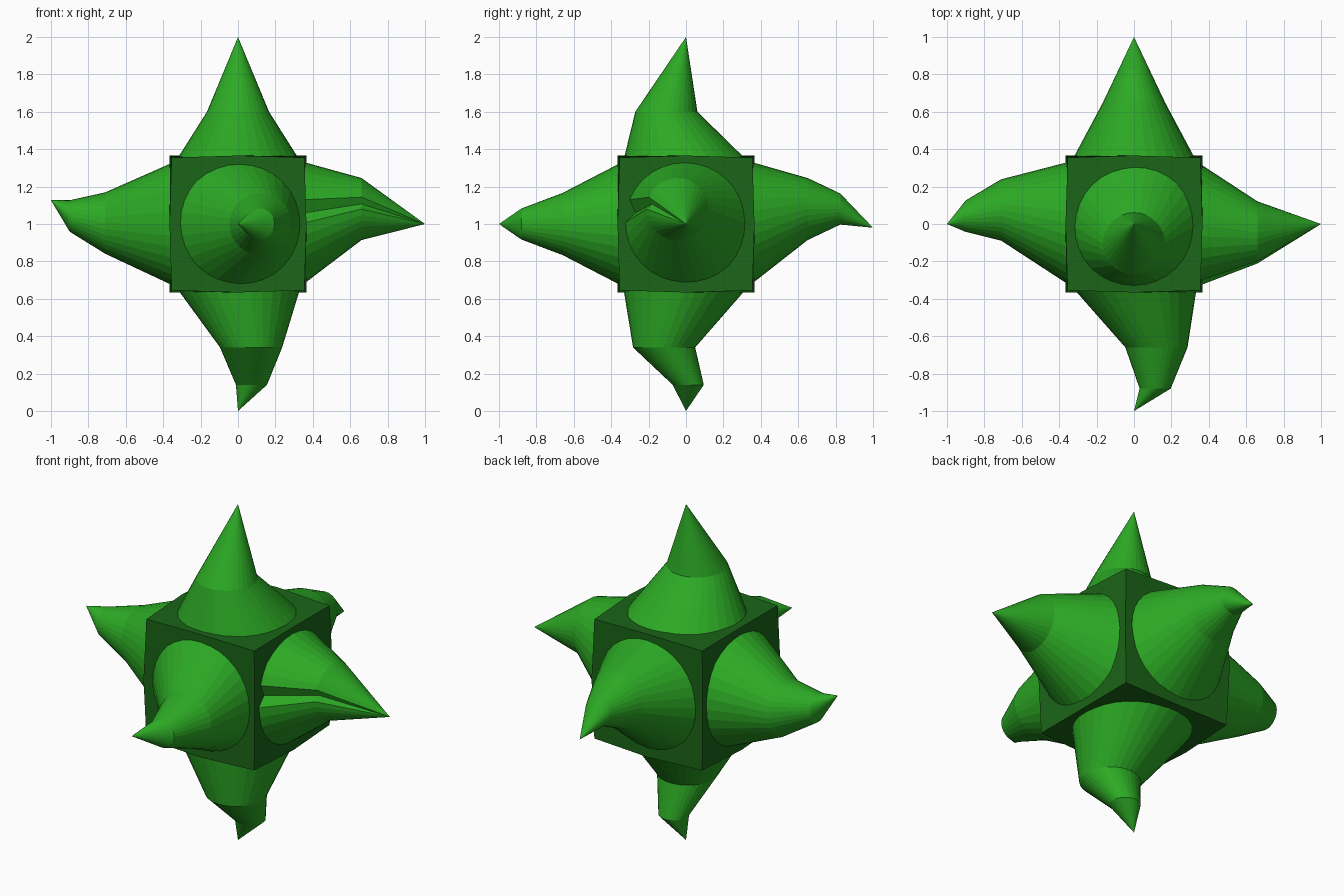
import bpy, bmesh, math
from mathutils import Vector

if "Cube" in bpy.data.objects:
    bpy.data.objects.remove(bpy.data.objects["Cube"])

SIDES = 32
MID = Vector((0, 0, 1))


def material(name, color):
    m = bpy.data.materials.new(name)
    m.diffuse_color = (*color, 1)
    m.use_nodes = True
    m.node_tree.nodes["Principled BSDF"].inputs["Base Color"].default_value = m.diffuse_color
    return m


spike_green = material("spike_green", (0.025, 0.40, 0.018))
core_green = material("core_green", (0.011, 0.13, 0.009))


def finish(bm, name, mat):
    bmesh.ops.recalc_face_normals(bm, faces=bm.faces)
    mesh = bpy.data.meshes.new(name)
    bm.to_mesh(mesh)
    bm.free()
    mesh.materials.append(mat)
    ob = bpy.data.objects.new(name, mesh)
    bpy.context.collection.objects.link(ob)
    return ob


# core: cube whose edge midpoints bulge slightly
bm = bmesh.new()
bmesh.ops.create_cube(bm, size=2)
bmesh.ops.subdivide_edges(bm, edges=bm.edges[:], cuts=1, use_grid_fill=True)
for v in bm.verts:
    zeros = sum(abs(c) < 0.01 for c in v.co)
    v.co = v.co * (0.355, 0.366, 0.35)[zeros] + MID
core = finish(bm, "core", core_green)


# spike: round rings stepped along one axis, each with its own sideways offset
def spike(name, axis, sign, rings, tip, dent=None):
    a, b = [i for i in range(3) if i != axis]

    def point(dist, u, v):
        p = Vector((0, 0, 0))
        p[axis], p[a], p[b] = sign * dist, u, v
        return p + MID

    bm = bmesh.new()
    loops = []
    for dist, u, v, r in [(0.33, 0, 0, 0.337)] + rings:
        loop = []
        for i in range(SIDES):
            t = 2 * math.pi * i / SIDES
            k = r * (0.84 if i == dent else 1)
            loop.append(bm.verts.new(point(dist, u + k * math.cos(t), v + k * math.sin(t))))
        loops.append(loop)
    end = bm.verts.new(point(*tip))
    bm.faces.new(loops[0])
    for i in range(SIDES):
        j = (i + 1) % SIDES
        for lo, hi in zip(loops, loops[1:]):
            bm.faces.new((lo[i], lo[j], hi[j], hi[i]))
        bm.faces.new((loops[-1][i], loops[-1][j], end))
    finish(bm, name, spike_green)


# rings: (distance, offset, offset, radius); offsets follow the other two axes in order
spike("top_spike", 2, 1, [(0.60, 0, -0.105, 0.166)], (1, 0, 0))
spike("bottom_spike", 2, -1, [(0.66, 0.07, -0.117, 0.166), (0.86, 0.072, 0.012, 0.083)], (1, 0, 0))
spike("front_spike", 1, -1, [(0.66, 0.12, 0, 0.166), (0.88, 0.113, 0, 0.083)], (1, 0, 0))
spike("back_spike", 1, 1, [(0.65, 0, 0.08, 0.166), (0.825, 0, 0.08, 0.083)], (1, 0, -0.02))
spike("right_spike", 0, 1, [(0.66, -0.045, 0.08, 0.166)], (1, 0, 0), dent=15)
spike("left_spike", 0, -1, [(0.71, 0.075, 0.005, 0.164), (0.90, 0.042, 0.043, 0.084)], (1, 0, 0.127))
